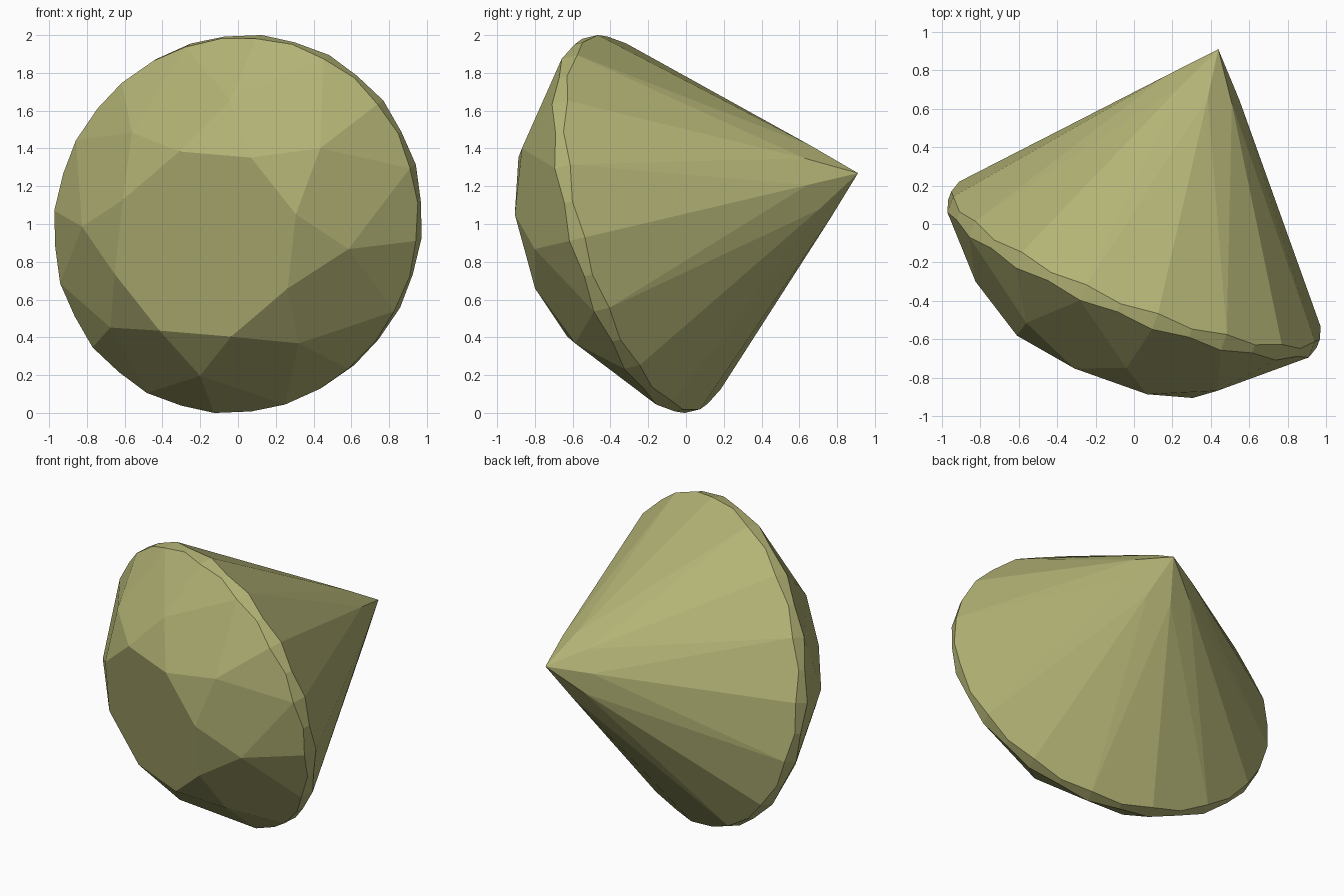
import bpy, bmesh, math
from mathutils import Vector

if "Cube" in bpy.data.objects:
    bpy.data.objects.remove(bpy.data.objects["Cube"])

# Slightly oval girdle plane: centre, two half-axes, and the table-facing axis
CENTRE = Vector((0, -0.237, 1))
P = Vector((0.926, -0.417, 0.305))
Q = Vector((-0.265, -0.12, 0.946))
AXIS = Vector((-0.349, -0.912, -0.214)).normalized()

TABLE_R, TABLE_H = 0.518, 0.497
BEZEL_R, BEZEL_H = 0.737, 0.344
PEAK, DIP = 0.045, 0.023          # girdle half thickness at peaks and dips
CULET_H = -1.258
PAV_F = 0.18                      # pavilion facet corner, fraction from culet

bm = bmesh.new()

def point(r, deg, h):
    a = math.radians(deg)
    return bm.verts.new(CENTRE + r * (math.cos(a) * P + math.sin(a) * Q) + h * AXIS)

def ring(n, r, start, height):
    return [point(r, start + 360 * i / n, height(i)) for i in range(n)]

def girdle_h(i):
    return DIP if i % 2 else PEAK

table = ring(8, TABLE_R, 0, lambda i: TABLE_H)
bezel = ring(8, BEZEL_R, 22.5, lambda i: BEZEL_H)
upper = ring(32, 1, 0, girdle_h)
lower = ring(32, 1, 0, lambda i: -girdle_h(i))
pav_h = CULET_H + PAV_F * (-PEAK - CULET_H)
pav = ring(8, PAV_F / math.cos(math.pi / 8), 22.5, lambda i: pav_h)
culet = point(0, 0, CULET_H)

face = bm.faces.new
face(table)
for k in range(8):
    n = (k + 1) % 8
    g = [(4 * k + j) % 32 for j in range(5)]
    # star facet, crown kite, pavilion main
    face((table[k], bezel[k], table[n]))
    face((table[k], bezel[k - 1], upper[g[0]], bezel[k]))
    face((culet, pav[k], lower[g[0]], pav[k - 1]))
    # half facets above and below the girdle
    for corner, rim in ((bezel[k], upper), (pav[k], lower)):
        face((corner, rim[g[0]], rim[g[1]], rim[g[2]]))
        face((corner, rim[g[2]], rim[g[3]], rim[g[4]]))
    # girdle band
    for a, b in zip(g, g[1:]):
        face((upper[a], lower[a], lower[b], upper[b]))
bmesh.ops.recalc_face_normals(bm, faces=bm.faces[:])

mesh = bpy.data.meshes.new("gemstone")
bm.to_mesh(mesh)
bm.free()
gem = bpy.data.objects.new("gemstone", mesh)
bpy.context.collection.objects.link(gem)

mat = bpy.data.materials.new("olive_gem")
mat.diffuse_color = (0.45, 0.45, 0.18, 1)
mat.use_nodes = True
mat.node_tree.nodes["Principled BSDF"].inputs["Base Color"].default_value = mat.diffuse_color
mesh.materials.append(mat)
